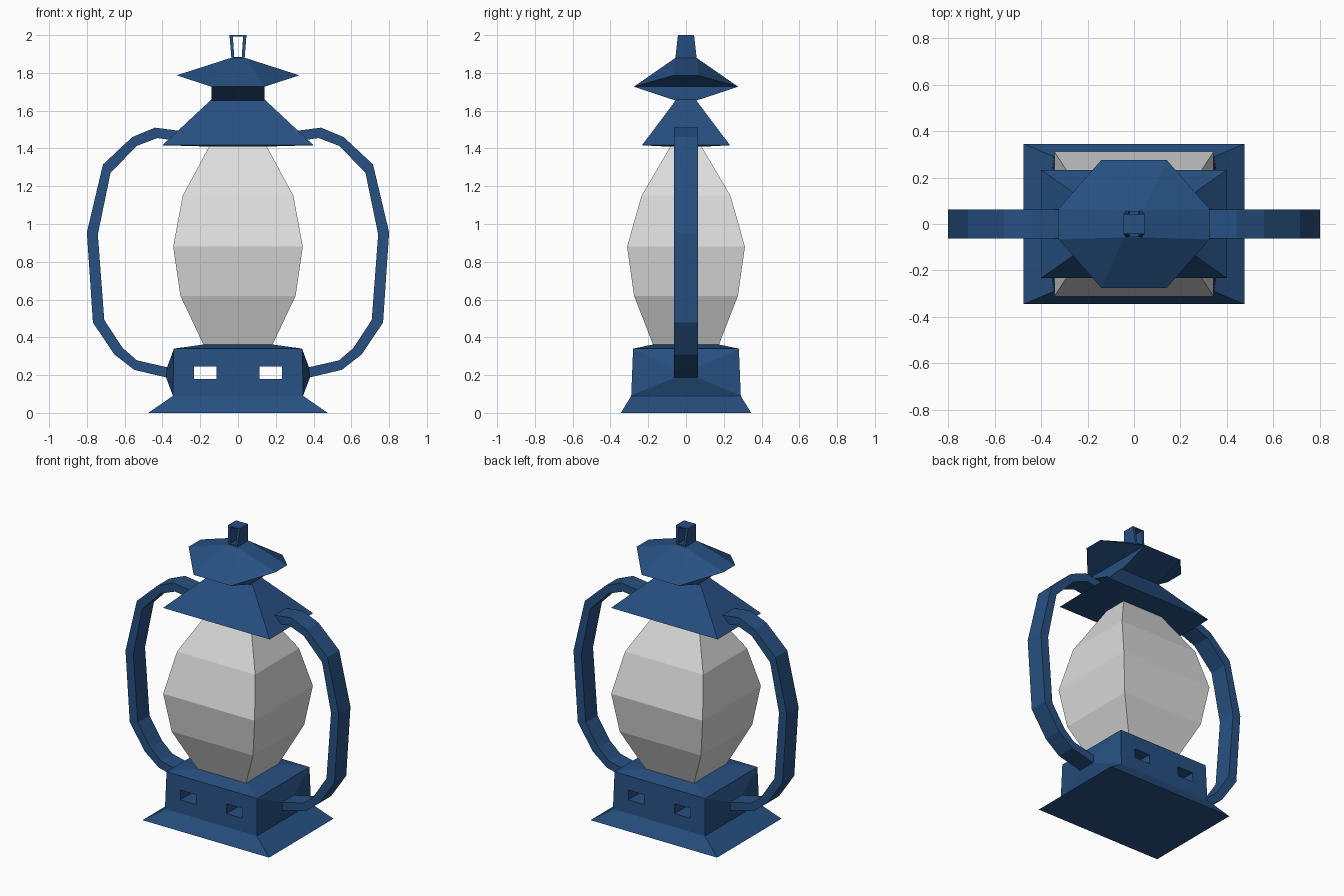
import bpy, bmesh

if "Cube" in bpy.data.objects:
    bpy.data.objects.remove(bpy.data.objects["Cube"])


def material(name, rgb):
    m = bpy.data.materials.new(name)
    m.diffuse_color = (*rgb, 1)
    m.use_nodes = True
    m.node_tree.nodes["Principled BSDF"].inputs["Base Color"].default_value = m.diffuse_color
    return m


BLUE = material("lantern blue", (0.02, 0.08, 0.22))
GLASS = material("pale grey glass", (0.72, 0.72, 0.72))


def build(name, verts, faces, mat):
    bm = bmesh.new()
    vs = [bm.verts.new(v) for v in verts]
    for f in faces:
        bm.faces.new([vs[i] for i in f])
    bmesh.ops.recalc_face_normals(bm, faces=bm.faces)
    me = bpy.data.meshes.new(name)
    bm.to_mesh(me)
    bm.free()
    me.materials.append(mat)
    ob = bpy.data.objects.new(name, me)
    bpy.context.collection.objects.link(ob)
    return ob


def bridge(name, rings, mat):
    """Join four-cornered rings into a closed solid."""
    verts = [v for r in rings for v in r]
    n = len(rings)
    faces = [(0, 1, 2, 3), tuple(4 * (n - 1) + i for i in range(4))]
    for k in range(n - 1):
        for i in range(4):
            j = (i + 1) % 4
            faces.append((4*k + i, 4*k + j, 4*k + 4 + j, 4*k + 4 + i))
    return build(name, verts, faces, mat)


def stack(name, levels, mat):
    """Solid from centred rectangles: (half x, half y, z)."""
    return bridge(name, [[(x, y, z), (-x, y, z), (-x, -y, z), (x, -y, z)]
                         for x, y, z in levels], mat)


def cut(target, cutter):
    mod = target.modifiers.new("cut", 'BOOLEAN')
    mod.operation = 'DIFFERENCE'
    mod.object = cutter
    cutter.hide_render = True
    bpy.context.view_layer.objects.active = target
    bpy.ops.object.modifier_apply(modifier=mod.name)
    bpy.data.objects.remove(cutter)


# Base with flared foot and two see-through slots
base = stack("base", [(.475, .345, 0), (.345, .29, .09), (.34, .28, .34),
                      (.185, .175, .362)], BLUE)
for s in (-1, 1):
    x0, x1 = s * .115, s * .232
    slot = bridge("slot_cutter",
                  [[(x0, y, .18), (x1, y, .18), (x1, y, .245), (x0, y, .245)]
                   for y in (-.5, .5)], BLUE)
    cut(base, slot)

# Faceted glass globe
stack("glass_globe", [(.18, .172, .355), (.305, .275, .62), (.343, .312, .88),
                      (.293, .235, 1.15), (.15, .08, 1.415)], GLASS)

# Sloped roof over the globe
stack("roof", [(.185, .12, 1.411), (.40, .233, 1.417), (.14, .05, 1.66)], BLUE)

# Chimney cap: narrow stem, low front and back flaps, raised side wings
lo = [(.14, .05, 1.652), (-.14, .05, 1.652), (-.14, -.05, 1.652), (.14, -.05, 1.652)]
flap = [(.14, .276, 1.727), (-.14, .276, 1.727), (-.14, -.276, 1.727), (.14, -.276, 1.727)]
wing = [(.325, .065, 1.787), (-.325, .065, 1.787), (-.325, -.065, 1.787), (.325, -.065, 1.787)]
top = [(.042, .058, 1.878), (-.042, .058, 1.878), (-.042, -.058, 1.878), (.042, -.058, 1.878)]
faces = [(0, 1, 2, 3), (12, 13, 14, 15)]
for i in range(4):
    j = (i + 1) % 4
    faces.append((i, j, 4 + j, 4 + i))               # stem
    faces.append((4 + i, 8 + i, 12 + i))             # corner slopes
    if i % 2 == 0:
        faces.append((4 + i, 4 + j, 12 + j, 12 + i))  # front and back slopes
    else:
        faces.append((4 + i, 4 + j, 8 + j, 8 + i))    # wing undersides
        faces.append((8 + i, 8 + j, 12 + j, 12 + i))  # wing tops
build("chimney_cap", lo + flap + wing + top, faces, BLUE)

# Hanging loop with an opening from front to back
loop = stack("hanging_loop", [(.034, .058, 1.865), (.045, .043, 2.0)], BLUE)
hole = bridge("loop_cutter", [[(-.02, y, 1.885), (.02, y, 1.885),
                               (.027, y, 1.992), (-.027, y, 1.992)]
                              for y in (-.2, .2)], BLUE)
cut(loop, hole)

# Side handles: outer and inner outline of a flat bar, mirrored
outer = [(.36, .183), (.55, .228), (.655, .31), (.768, .478), (.80, .955),
         (.715, 1.315), (.56, 1.46), (.44, 1.51), (.30, 1.492)]
inner = [(.36, .238), (.535, .278), (.612, .345), (.708, .492), (.742, .945),
         (.675, 1.27), (.537, 1.413), (.427, 1.455), (.32, 1.44)]
W = .063
for s, side in ((1, "right"), (-1, "left")):
    bridge("handle_" + side,
           [[(s*a, -W, b), (s*a, W, b), (s*c, W, d), (s*c, -W, d)]
            for (a, b), (c, d) in zip(outer, inner)], BLUE)
    # Tapered side panel where the handle meets the base
    bridge("handle_mount_" + side,
           [[(s*.335, -.285, .092), (s*.335, .285, .092), (s*.335, .279, .335), (s*.335, -.279, .335)],
            [(s*.345, -.289, .092), (s*.345, .289, .092), (s*.34, .28, .338), (s*.34, -.28, .338)],
            [(s*.38, -W, .185), (s*.38, W, .185), (s*.375, W, .243), (s*.375, -W, .243)]], BLUE)
